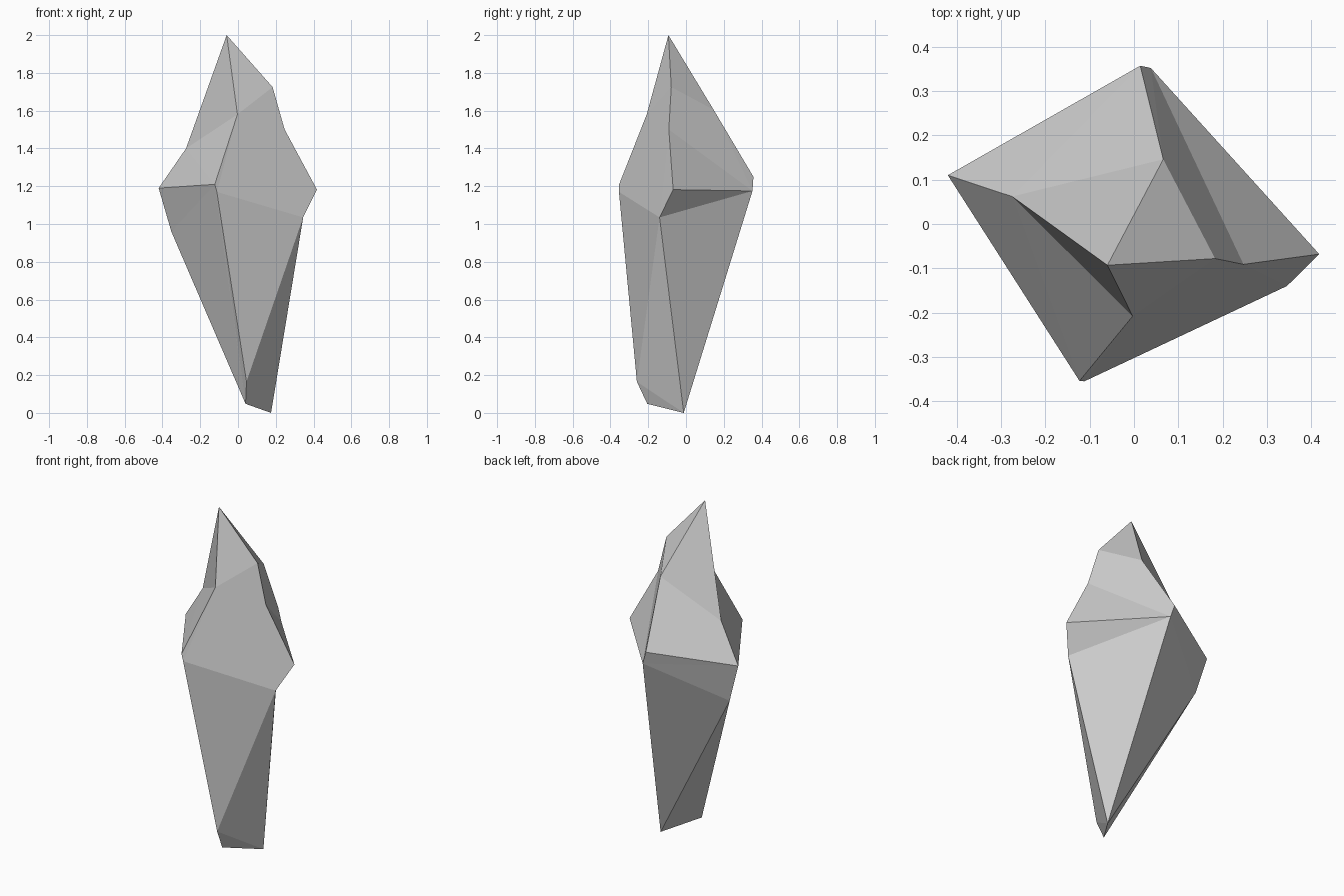
import bpy, bmesh

if "Cube" in bpy.data.objects:
    bpy.data.objects.remove(bpy.data.objects["Cube"])

# Crystal corners, from the tip down to the foot
corners = {
    # tip and upper shoulders
    "A": (-0.06, -0.093, 2.0),
    "B": (0.183, -0.078, 1.725),
    "C": (0.247, -0.091, 1.50),
    "F": (-0.003, -0.208, 1.58),
    "I": (-0.275, 0.062, 1.40),
    "K": (0.066, 0.146, 1.605),
    # girdle: front, left, back, right
    "G": (-0.123, -0.354, 1.21),
    "g": (-0.112, -0.355, 1.17),
    "H": (-0.42, 0.11, 1.19),
    "L": (-0.353, 0.095, 0.96),
    "J": (0.014, 0.357, 1.25),
    "j": (0.038, 0.352, 1.175),
    "D": (0.418, -0.068, 1.182),
    "E": (0.345, -0.14, 1.035),
    # foot
    "M": (0.045, -0.26, 0.165),
    "N": (0.04, -0.205, 0.048),
    "O": (0.175, -0.012, 0.0),
}

# Cut facets, each spelled by its corners
tip_facets = "AFI AIK AKB ABF"
shoulder_facets = "FGHI IHJK KJjCB CjD FBCDEgG"
lower_facets = "GHLNMg HJjL jDE gEM jEO LOj EOM NOL MON"

bm = bmesh.new()
verts = {name: bm.verts.new(co) for name, co in corners.items()}
for facet in " ".join((tip_facets, shoulder_facets, lower_facets)).split():
    bm.faces.new([verts[c] for c in facet])
# Split slightly bent facets cleanly
bmesh.ops.connect_verts_concave(bm, faces=bm.faces[:])
bmesh.ops.recalc_face_normals(bm, faces=bm.faces[:])

mesh = bpy.data.meshes.new("crystal")
bm.to_mesh(mesh)
bm.free()
crystal = bpy.data.objects.new("crystal", mesh)
bpy.context.collection.objects.link(crystal)
